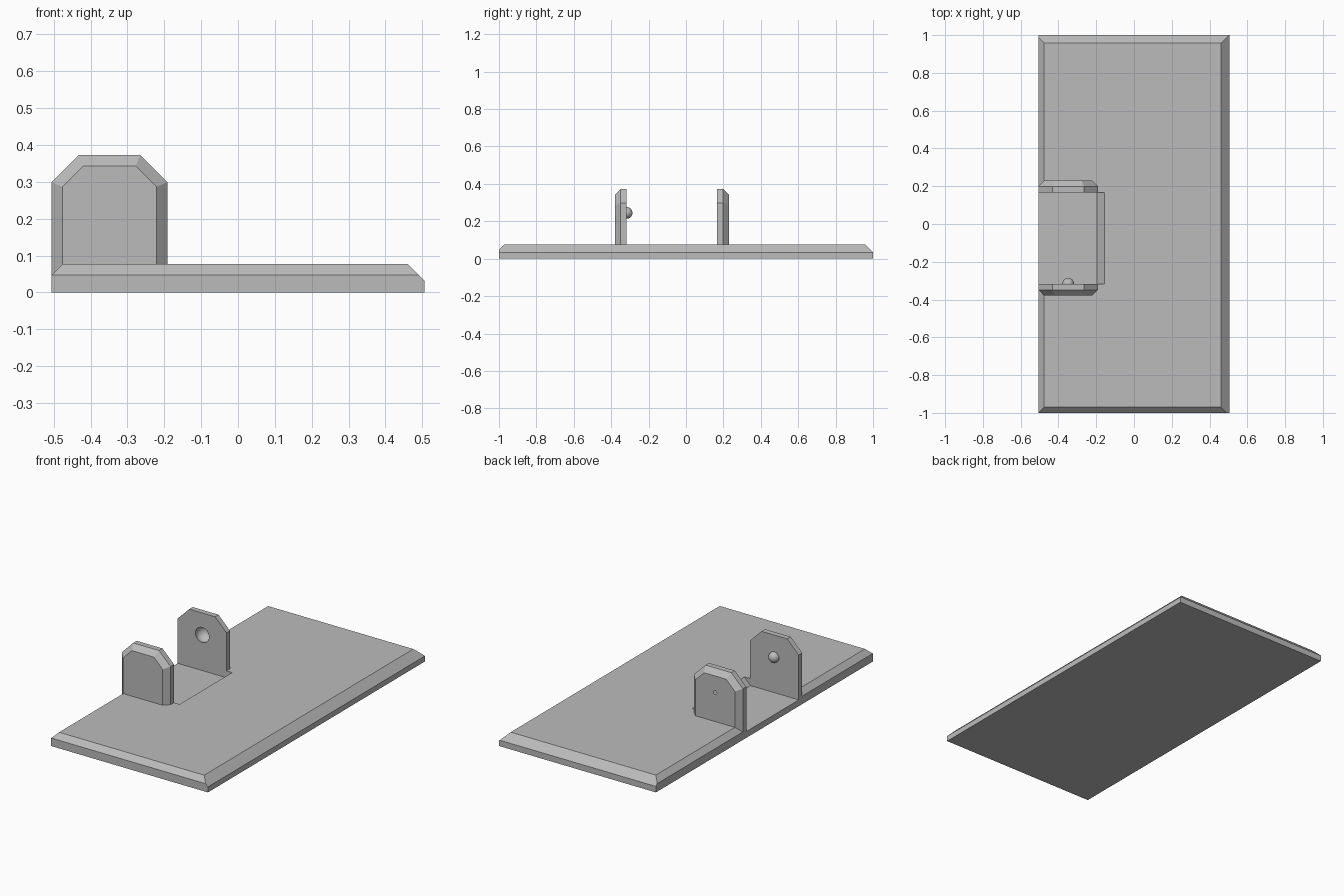
import bpy, bmesh
from mathutils import Vector, Matrix

cube = bpy.data.objects.get("Cube")
if cube:
    bpy.data.objects.remove(cube, do_unlink=True)

mat = bpy.data.materials.new("plain_grey")
mat.use_nodes = True
grey = (0.5, 0.5, 0.5, 1)
mat.diffuse_color = grey
mat.node_tree.nodes["Principled BSDF"].inputs["Base Color"].default_value = grey

HX, TOP, FLOOR = 0.506, 0.077, 0.037
PIVOT_X, PIVOT_Z = -0.348, 0.245
INNER_FRONT, INNER_BACK = -0.317, 0.167


def make(name, bm):
    bmesh.ops.recalc_face_normals(bm, faces=bm.faces)
    mesh = bpy.data.meshes.new(name)
    bm.to_mesh(mesh)
    bm.free()
    mesh.materials.append(mat)
    ob = bpy.data.objects.new(name, mesh)
    bpy.context.collection.objects.link(ob)
    return ob


def loft(name, rings):
    """Solid skinned through matching rings of points."""
    bm = bmesh.new()
    loops = [[bm.verts.new(p) for p in ring] for ring in rings]
    n = len(loops[0])
    for a, b in zip(loops, loops[1:]):
        for i in range(n):
            j = (i + 1) % n
            bm.faces.new((a[i], a[j], b[j], b[i]))
    bm.faces.new(loops[0])
    bm.faces.new(loops[-1])
    return make(name, bm)


def ball(name, y, radius):
    bm = bmesh.new()
    bmesh.ops.create_uvsphere(bm, u_segments=24, v_segments=16, radius=radius,
                              matrix=Matrix.Translation((PIVOT_X, y, PIVOT_Z))
                              @ Matrix.Rotation(1.5708, 4, 'X'))
    return make(name, bm)


def cut(ob, cutter):
    mod = ob.modifiers.new("cut", 'BOOLEAN')
    mod.operation, mod.solver, mod.object = 'DIFFERENCE', 'EXACT', cutter
    bpy.context.view_layer.objects.active = ob
    bpy.ops.object.modifier_apply(modifier=mod.name)
    bpy.data.objects.remove(cutter, do_unlink=True)


# Base plate: a slab with its four top edges planed off
bm = bmesh.new()
bmesh.ops.create_cube(bm, size=1, matrix=Matrix.Translation((0, 0, TOP / 2))
                      @ Matrix.Diagonal((2 * HX, 2, TOP, 1)))
for side, half, chamfer in (((1, 0), HX, 0.045), ((-1, 0), HX, 0.03),
                            ((0, 1), 1, 0.042), ((0, -1), 1, 0.03)):
    out = Vector((*side, 0))
    res = bmesh.ops.bisect_plane(bm, geom=bm.verts[:] + bm.edges[:] + bm.faces[:],
                                 plane_co=out * (half - chamfer) + Vector((0, 0, TOP)),
                                 plane_no=out + Vector((0, 0, 1)), clear_outer=True)
    bmesh.ops.contextual_create(
        bm, geom=[e for e in res["geom_cut"] if isinstance(e, bmesh.types.BMEdge)])
base = make("base_plate", bm)

# Shallow recess between the brackets, sloping up at its inner end
profile = [(-0.6, FLOOR), (-0.195, FLOOR), (-0.115, FLOOR + 0.08), (-0.6, FLOOR + 0.08)]
cut(base, loft("recess_cutter", [[(x, y, z) for x, z in profile]
                                 for y in (INNER_FRONT, INNER_BACK)]))


def bracket(name, y, out):
    """Upright lug with clipped corners and a chamfered outer face."""
    def ring(depth, inset):
        x0, x1, top = -HX + inset, -0.191 - inset, 0.373 - inset
        clip = 0.074 - inset * 0.58
        pts = [(x0, FLOOR), (x1, FLOOR), (x1, top - clip), (x1 - clip, top),
               (x0 + clip, top), (x0, top - clip)]
        return [(x, y + out * depth, z) for x, z in pts]
    return loft(name, [ring(0, 0), ring(0.032, 0), ring(0.062, 0.03)])


bracket("front_bracket", INNER_FRONT, -1)
back = bracket("back_bracket", INNER_BACK, 1)

# Rounded socket that breaks through the back bracket
cut(back, ball("socket_cutter", INNER_BACK + 0.0165, 0.047))

# Snap-in nub on the front bracket
nub = ball("pivot_nub", INNER_FRONT, 0.031)

for ob in (nub, back):
    bpy.ops.object.select_all(action='DESELECT')
    ob.select_set(True)
    bpy.context.view_layer.objects.active = ob
    bpy.ops.object.shade_smooth_by_angle(angle=0.5)
